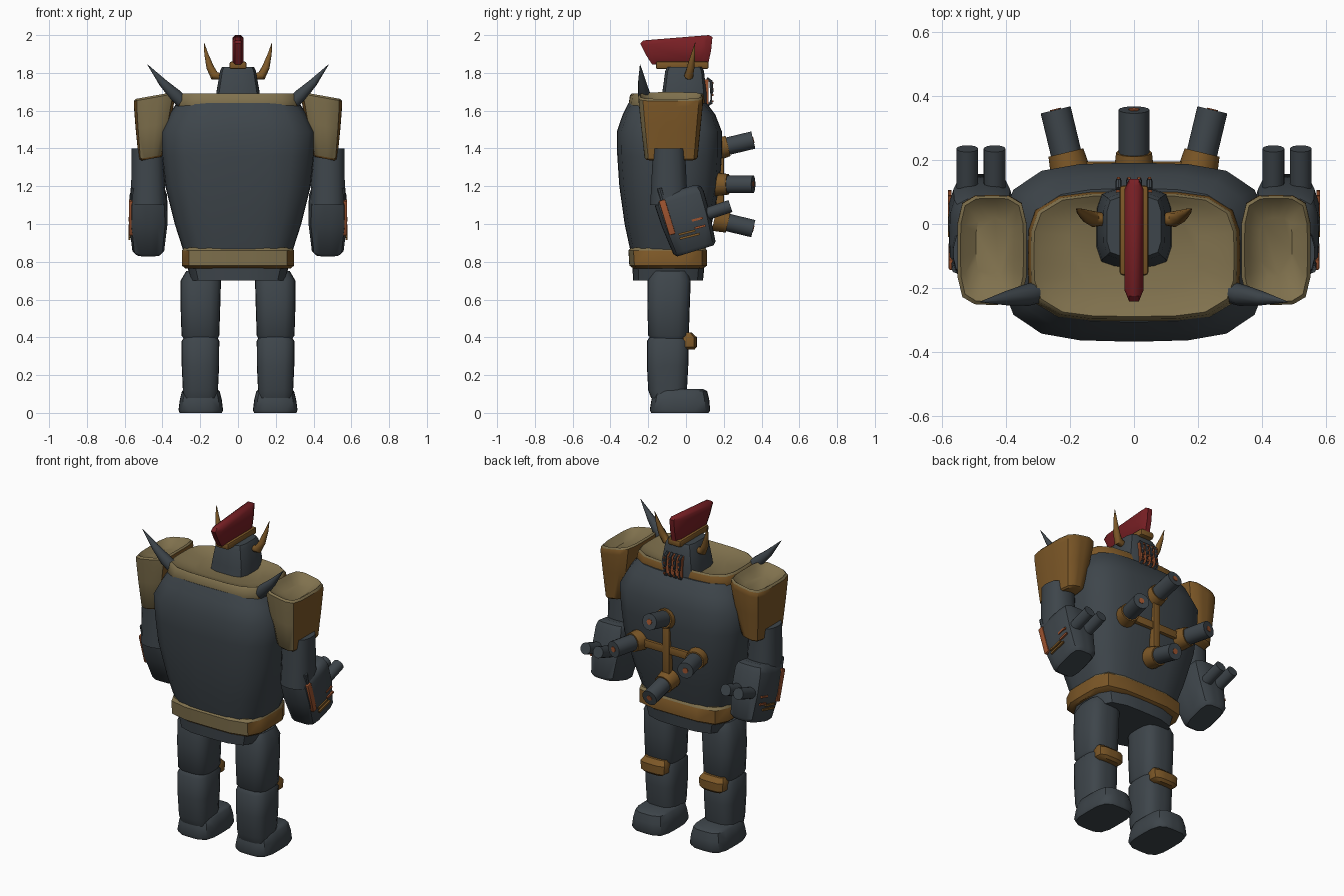
import bpy, bmesh, math
from mathutils import Vector, Matrix

if "Cube" in bpy.data.objects:
    bpy.data.objects.remove(bpy.data.objects["Cube"], do_unlink=True)


def material(name, rgb):
    m = bpy.data.materials.new(name)
    m.use_nodes = True
    m.diffuse_color = (*rgb, 1)
    m.node_tree.nodes["Principled BSDF"].inputs["Base Color"].default_value = (*rgb, 1)
    return m


STEEL = material("dark steel", (0.048, 0.060, 0.070))
BRASS = material("aged brass", (0.20, 0.095, 0.020))
TAN = material("worn tan", (0.215, 0.165, 0.075))
RED = material("deep red", (0.19, 0.014, 0.018))
RUST = material("rust orange", (0.33, 0.085, 0.028))


def finish(name, bm, mat, worn=False, angle=40):
    """Turn a bmesh into a shaded object; worn brass is tan on top and front."""
    bmesh.ops.recalc_face_normals(bm, faces=bm.faces)
    if worn:
        for f in bm.faces:
            f.material_index = int(f.normal.z > 0.4 or f.normal.y < -0.75)
    me = bpy.data.meshes.new(name)
    bm.to_mesh(me)
    bm.free()
    me.materials.append(mat)
    if worn:
        me.materials.append(TAN)
    ob = bpy.data.objects.new(name, me)
    bpy.context.collection.objects.link(ob)
    bpy.ops.object.select_all(action='DESELECT')
    ob.select_set(True)
    bpy.context.view_layer.objects.active = ob
    bpy.ops.object.shade_smooth_by_angle(angle=math.radians(angle))
    return ob


def skin(bm, loops):
    """Bridge equal vertex loops and cap both ends."""
    rings = [[bm.verts.new(p) for p in loop] for loop in loops]
    for a, b in zip(rings, rings[1:]):
        for i in range(len(a)):
            j = (i + 1) % len(a)
            bm.faces.new((a[i], a[j], b[j], b[i]))
    bm.faces.new(rings[0])
    bm.faces.new(rings[-1])


def loft(name, rings, mat, s=1, power=4, n=20, slope=0, tilt=0, worn=False):
    """Stack rounded sections given as (z, centre x, half width, y min, y max)."""
    loops = []
    for z, cx, hx, y0, y1 in rings:
        loop = []
        for i in range(n):
            t = 2 * math.pi * (i + 0.5) / n
            c, d = math.cos(t), math.sin(t)
            r = (abs(c) ** power + abs(d) ** power) ** (-1 / power)
            dx = hx * r * c
            p = Vector((s * (cx + dx), (y0 + y1) / 2 + (y1 - y0) / 2 * r * d, z + slope * dx))
            loop.append(p)
        loops.append(loop)
    bm = bmesh.new()
    skin(bm, loops)
    if tilt:
        bmesh.ops.rotate(bm, cent=(0, 0, 1.02), verts=bm.verts,
                         matrix=Matrix.Rotation(math.radians(tilt), 3, 'X'))
    return finish(name, bm, mat, worn)


def tube(name, pts, radii, mat, n=14):
    """Round tube through points with a radius at each."""
    pts = [Vector(p) for p in pts]
    loops = []
    for i, p in enumerate(pts):
        d = pts[min(i + 1, len(pts) - 1)] - pts[max(i - 1, 0)]
        q = d.to_track_quat('Z', 'Y')
        loops.append([p + q @ Vector((radii[i] * math.cos(2 * math.pi * k / n),
                                      radii[i] * math.sin(2 * math.pi * k / n), 0))
                      for k in range(n)])
    bm = bmesh.new()
    skin(bm, loops)
    return finish(name, bm, mat)


def box(name, centre, half, mat, bevel=0, tilt=0):
    bm = bmesh.new()
    bmesh.ops.create_cube(bm, size=2)
    bmesh.ops.scale(bm, vec=half, verts=bm.verts)
    if bevel:
        bmesh.ops.bevel(bm, geom=bm.edges[:], offset=bevel, segments=2, affect='EDGES', profile=0.5)
    bmesh.ops.rotate(bm, verts=bm.verts, matrix=Matrix.Rotation(math.radians(tilt), 3, 'X'))
    bmesh.ops.translate(bm, vec=centre, verts=bm.verts)
    return finish(name, bm, mat)


# Trunk
loft("pelvis", [(.70, 0, .25, -.28, .09), (.80, 0, .275, -.285, .10)], STEEL)
loft("belt", [(.765, 0, .28, -.28, .09), (.78, 0, .297, -.30, .112), (.86, 0, .297, -.305, .112),
              (.875, 0, .285, -.29, .10)], BRASS, power=5, worn=True)
loft("torso", [(.86, 0, .29, -.295, .10), (1.0, 0, .335, -.325, .137), (1.2, 0, .385, -.353, .178),
               (1.36, 0, .403, -.364, .19), (1.49, 0, .412, -.366, .19), (1.58, 0, .365, -.335, .155),
               (1.64, 0, .325, -.305, .11)], STEEL, power=3.6, n=24)
loft("collar", [(1.61, 0, .325, -.30, .10), (1.625, 0, .332, -.305, .103), (1.68, 0, .322, -.297, .095),
                (1.69, 0, .312, -.288, .088), (1.678, 0, .29, -.27, .07), (1.655, 0, .2, -.2, .03)],
     BRASS, n=24, worn=True)

# Head, grille and crest
loft("head", [(1.64, 0, .118, -.135, .11), (1.70, 0, .114, -.125, .108), (1.81, 0, .095, -.11, .095),
              (1.83, 0, .085, -.10, .085)], STEEL, power=5)
box("grille_plate", (0, .108, 1.70), (.056, .01, .065), RUST)
for i in range(4):
    x = (i - 1.5) * .032
    tube("grille_bar", [(x, .11, 1.77), (x, .132, 1.755), (x, .136, 1.70), (x, .132, 1.64), (x, .11, 1.63)],
         [.009] * 5, STEEL, 8)
    for k in range(4):
        box("grille_stud", (x, .142, 1.65 + k * .032), (.005, .004, .005), RUST)
box("crest_base", (0, -.02, 1.84), (.045, .14, .02), BRASS, .01)
profile = [(-.18, 1.845), (-.215, 1.90), (-.242, 1.955), (-.225, 1.972), (.12, 2.0), (.14, 1.99),
           (.133, 1.92), (.118, 1.85), (.09, 1.842)]
bm = bmesh.new()
skin(bm, [[(x, -.04 + (y + .04) * k, 1.92 + (z - 1.92) * k) for y, z in profile]
          for x, k in ((-.03, .82), (-.015, 1), (.015, 1), (.03, .82))])
finish("crest", bm, RED)

# Cross of tubes on the chest plate
box("cross_upright", (0, .18, 1.21), (.024, .02, .19), BRASS, .006)
box("cross_bar", (0, .165, 1.21), (.2, .03, .024), BRASS, .006)
for dx, dz in ((0, 1), (0, -1), (1, 0), (-1, 0)):
    base = Vector((dx * .195, .15, 1.21 + dz * .185))
    aim = Vector((dx * .24, 1, dz * .24)).normalized()
    tube("tube_socket", [base, base + aim * .075], [.064, .056], BRASS)
    tube("tube", [base + aim * .03, base + aim * .212], [.048, .048], STEEL)
    tube("tube_bore", [base + aim * .21, base + aim * .215], [.017, .017], RUST, 8)

for s in (1, -1):
    side = "left_" if s > 0 else "right_"
    # Horns and shoulder spikes
    tube(side + "horn", [(s * .085, .015, 1.78), (s * .125, .015, 1.785), (s * .148, .025, 1.83),
                         (s * .168, .038, 1.90), (s * .18, .048, 1.96)], [.018, .025, .02, .011, .001], BRASS, 10)
    tube(side + "shoulder_spike", [(s * .29, -.21, 1.64), (s * .335, -.222, 1.685), (s * .40, -.232, 1.75),
                                   (s * .48, -.243, 1.845)], [.034, .034, .022, .001], STEEL, 10)
    # Dished shoulder guard
    loft(side + "shoulder_guard",
         [(1.345, .462, .055, -.21, .05), (1.355, .462, .064, -.22, .062), (1.52, .45, .092, -.238, .078),
          (1.64, .443, .108, -.25, .09), (1.67, .443, .108, -.252, .088), (1.68, .443, .098, -.242, .08),
          (1.665, .443, .084, -.225, .066), (1.635, .443, .05, -.16, .02)],
         BRASS, s, 4.5, 20, -.18, worn=True)
    # Arm
    loft(side + "upper_arm", [(1.10, .475, .092, -.19, .01), (1.40, .478, .086, -.175, -.005)],
         STEEL, s, 2.6, 16)
    loft(side + "forearm", [(.85, .475, .068, -.10, .10), (.868, .475, .085, -.117, .117),
                            (1.02, .475, .103, -.132, .132), (1.14, .475, .10, -.135, .135),
                            (1.17, .475, .09, -.128, .128), (1.185, .475, .07, -.10, .10)],
         STEEL, s, 4.5, 20, tilt=17)
    for x in (.435, .52):
        tube(side + "arm_barrel", [(s * x, .07, 1.04), (s * x, .235, 1.095)], [.034, .034], STEEL)
    box(side + "arm_stripe", (s * .563, -.10, 1.035), (.015, .017, .095), RUST, .004, 17)
    tube(side + "arm_rod", [(s * .555, -.115, 1.10), (s * .555, -.14, 1.19)], [.014, .014], STEEL, 8)
    # Scratched plating on the outer forearm
    for y, z, w in ((.005, .955, .045), (.02, .935, .055), (.075, .985, .03), (.06, 1.025, .03)):
        box(side + "arm_scratch", (s * .575, y, z), (.005, w, .006), BRASS if y < .05 else RUST, 0, 14)
    # Leg
    loft(side + "thigh", [(.385, .197, .085, -.18, -.0), (.41, .199, .10, -.2, .015), (.56, .199, .105, -.205, .02),
                          (.70, .197, .107, -.203, .025), (.75, .19, .085, -.18, .01)], STEEL, s, 3.5)
    loft(side + "shin", [(.08, .199, .09, -.185, -.005), (.12, .199, .093, -.2, .005), (.25, .199, .099, -.207, .012),
                         (.38, .199, .10, -.207, .015), (.405, .197, .085, -.19, 0)], STEEL, s, 3.5)
    loft(side + "knee_pad", [(.335, .199, .06, -.01, .045), (.35, .199, .082, -.03, .058),
                             (.40, .199, .085, -.03, .058), (.425, .199, .07, -.02, .03)], BRASS, s, 4, 16)
    loft(side + "foot", [(0, .197, .112, -.185, .12), (.015, .197, .118, -.192, .128), (.07, .197, .111, -.183, .123),
                         (.115, .197, .10, -.172, .112), (.127, .197, .085, -.155, .09)], STEEL, s, 4)
